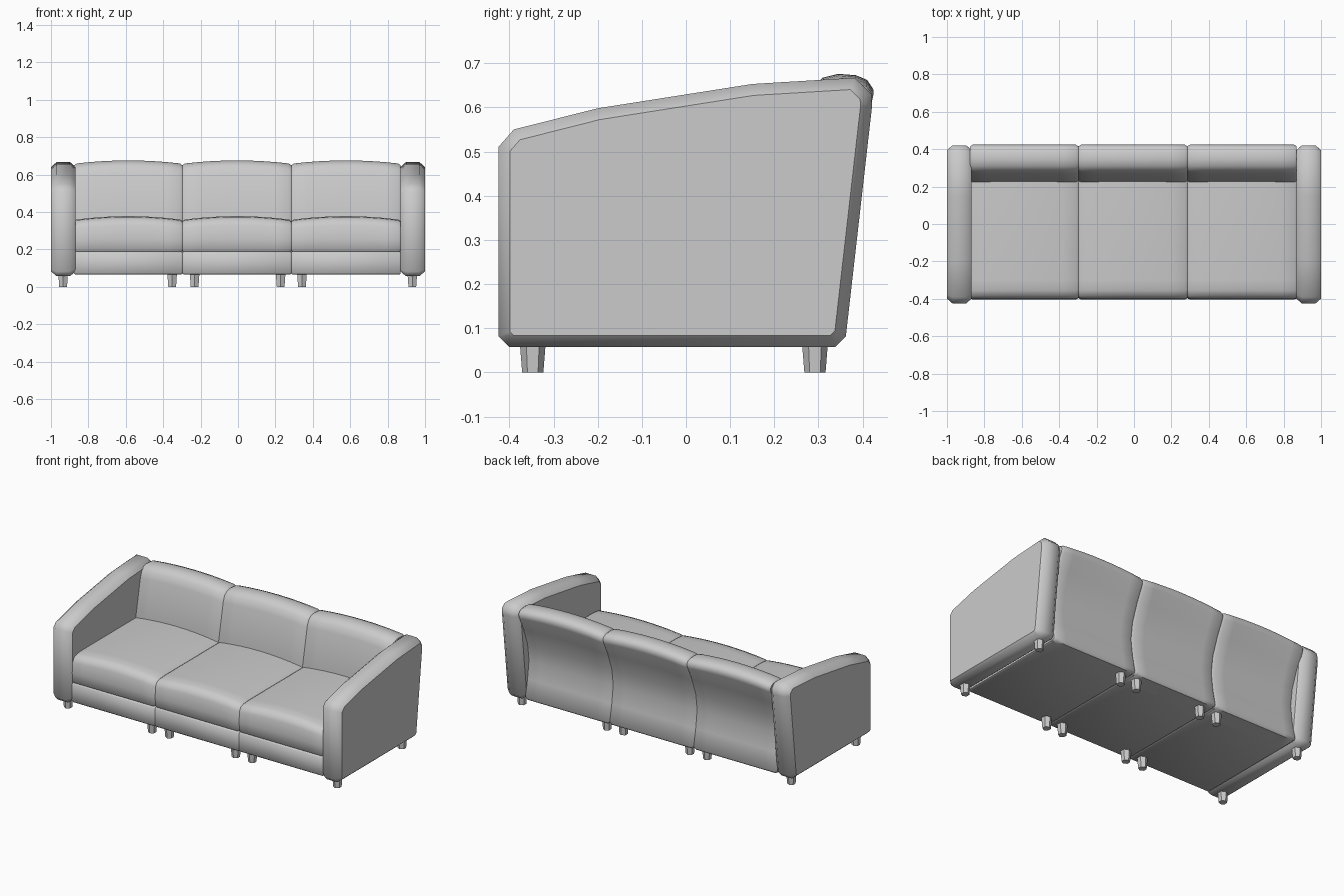
import bpy, bmesh, math
from mathutils import Vector

if "Cube" in bpy.data.objects:
    bpy.data.objects.remove(bpy.data.objects["Cube"])


def offset(profile, d):
    """Inset a counter-clockwise (y, z) outline by distance d."""
    pts = [Vector(p) for p in profile]
    out = []
    for i, p in enumerate(pts):
        a = (p - pts[i - 1]).normalized()
        b = (pts[(i + 1) % len(pts)] - p).normalized()
        n1, n2 = Vector((-a.y, a.x)), Vector((-b.y, b.x))
        out.append(p + (n1 + n2) * d / (1 + n1.dot(n2)))
    return out


def loft(name, profile, x0, x1, inset, edge, crown=0.0, floor=0.0, steps=1, angle=45):
    """Sweep a side outline along x, with chamfered ends and a crowned top."""
    bm = bmesh.new()
    inner = [x0 + edge + (x1 - x0 - 2 * edge) * i / steps for i in range(steps + 1)]
    stations = [(x0, inset)] + [(x, 0) for x in inner] + [(x1, inset)]
    top = max(p[1] for p in profile)
    rings = []
    for x, d in stations:
        t = 2 * (x - x0) / (x1 - x0) - 1
        ring = []
        for y, z in offset(profile, d):
            lift = max(0, (z - floor) / (top - floor))
            ring.append(bm.verts.new((x, y, z + crown * (1 - t * t) * lift)))
        rings.append(ring)
    n = len(profile)
    for a, b in zip(rings, rings[1:]):
        for i in range(n):
            j = (i + 1) % n
            bm.faces.new((a[i], a[j], b[j], b[i]))
    bm.faces.new(rings[0])
    bm.faces.new(rings[-1])
    bmesh.ops.recalc_face_normals(bm, faces=bm.faces)
    mesh = bpy.data.meshes.new(name)
    bm.to_mesh(mesh)
    bm.free()
    ob = bpy.data.objects.new(name, mesh)
    bpy.context.collection.objects.link(ob)
    smooth(ob, angle)


def smooth(ob, angle):
    bpy.ops.object.select_all(action='DESELECT')
    ob.select_set(True)
    bpy.context.view_layer.objects.active = ob
    bpy.ops.object.shade_smooth_by_angle(angle=math.radians(angle))


# Side outlines as (y, z), counter-clockwise
ARM = [(-.40, .057), (.337, .057), (.362, .082), (.421, .60), (.42, .63), (.382, .667),
       (.15, .653), (-.20, .598), (-.39, .55), (-.425, .51), (-.425, .082)]
BASE = [(-.392, .065), (.33, .065), (.31, .19), (-.392, .19), (-.402, .18), (-.402, .075)]
SEAT = [(-.39, .185), (.27, .185), (.27, .358), (-.30, .358), (-.355, .354),
        (-.385, .342), (-.40, .315), (-.403, .25), (-.40, .195)]
BACK = [(.24, .065), (.345, .065), (.357, .08), (.335, .19), (.322, .30), (.335, .40),
        (.375, .51), (.418, .60), (.424, .625), (.41, .645), (.385, .655), (.345, .658),
        (.31, .65), (.285, .63), (.27, .59), (.222, .35)]

# Arms
loft("left_arm", ARM, -1.0, -.868, .026, .03)
loft("right_arm", ARM, .868, 1.0, .026, .03)

# Three seating modules
SEAMS = [-.876, -.297, .285, .870]
for i, (a, b) in enumerate(zip(SEAMS, SEAMS[1:])):
    loft(f"base_{i + 1}", BASE, a, b, .006, .008)
    loft(f"seat_cushion_{i + 1}", SEAT, a, b, .007, .012, .02, .2, 8)
    loft(f"back_cushion_{i + 1}", BACK, a, b, .008, .014, .018, .35, 8, 50)

# Tapered feet in pairs under every module and arm
for x in (-.935, -.352, -.232, .228, .342, .932):
    for y, place in ((-.347, "front"), (.292, "rear")):
        bpy.ops.mesh.primitive_cone_add(vertices=6, radius1=.024, radius2=.030,
                                        depth=.075, location=(x, y, .0375))
        leg = bpy.context.object
        leg.name = place + "_leg"
        smooth(leg, 30)
